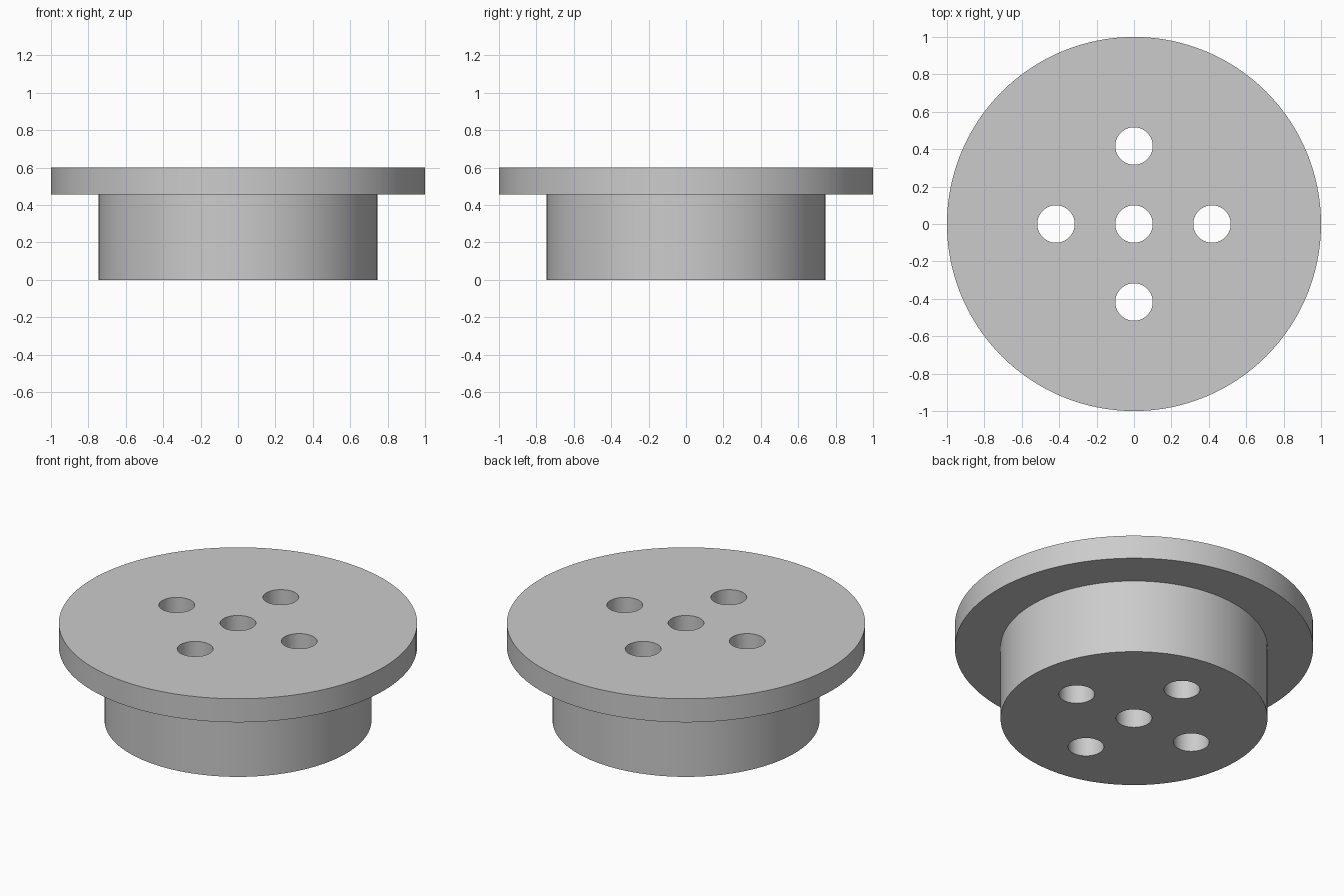
import bpy
import bmesh
from math import cos, sin, tau

cube = bpy.data.objects.get("Cube")
if cube:
    bpy.data.objects.remove(cube, do_unlink=True)

SIDES = 128
HEIGHT = 0.6

grey = bpy.data.materials.new("plain grey")
grey.use_nodes = True
colour = (0.6, 0.6, 0.6, 1)
grey.diffuse_color = colour
grey.node_tree.nodes["Principled BSDF"].inputs["Base Color"].default_value = colour


def turned_part(name, profile, sides, centres=((0, 0),)):
    """Stack rings of (radius, z) into a closed solid at each centre."""
    bm = bmesh.new()
    for cx, cy in centres:
        rings = [[bm.verts.new((cx + r * cos(tau * i / sides),
                                cy + r * sin(tau * i / sides), z))
                  for i in range(sides)] for r, z in profile]
        for low, high in zip(rings, rings[1:]):
            for i in range(sides):
                j = (i + 1) % sides
                bm.faces.new((low[i], low[j], high[j], high[i]))
        bm.faces.new(rings[0][::-1])
        bm.faces.new(rings[-1])
    mesh = bpy.data.meshes.new(name)
    bm.to_mesh(mesh)
    bm.free()
    mesh.materials.append(grey)
    obj = bpy.data.objects.new(name, mesh)
    bpy.context.collection.objects.link(obj)
    return obj


# Round body with a wide flange on top
body = turned_part("flanged_body",
                   [(0.745, 0), (0.745, 0.455), (1, 0.455), (1, HEIGHT)], SIDES)

# Five through holes: one central, four around it
offset = 0.417
centres = [(0, 0), (offset, 0), (-offset, 0), (0, offset), (0, -offset)]
cutter = turned_part("hole_cutter", [(0.1, -0.1), (0.1, HEIGHT + 0.1)], 64, centres)
cutter.hide_render = True

cut = body.modifiers.new("holes", 'BOOLEAN')
cut.operation = 'DIFFERENCE'
cut.solver = 'EXACT'
cut.object = cutter

# Apply the holes, drop the cutter and smooth the round walls
bpy.ops.object.select_all(action='DESELECT')
body.select_set(True)
bpy.context.view_layer.objects.active = body
bpy.ops.object.modifier_apply(modifier=cut.name)
bpy.data.objects.remove(cutter, do_unlink=True)
bpy.ops.object.shade_smooth_by_angle(angle=0.6)
